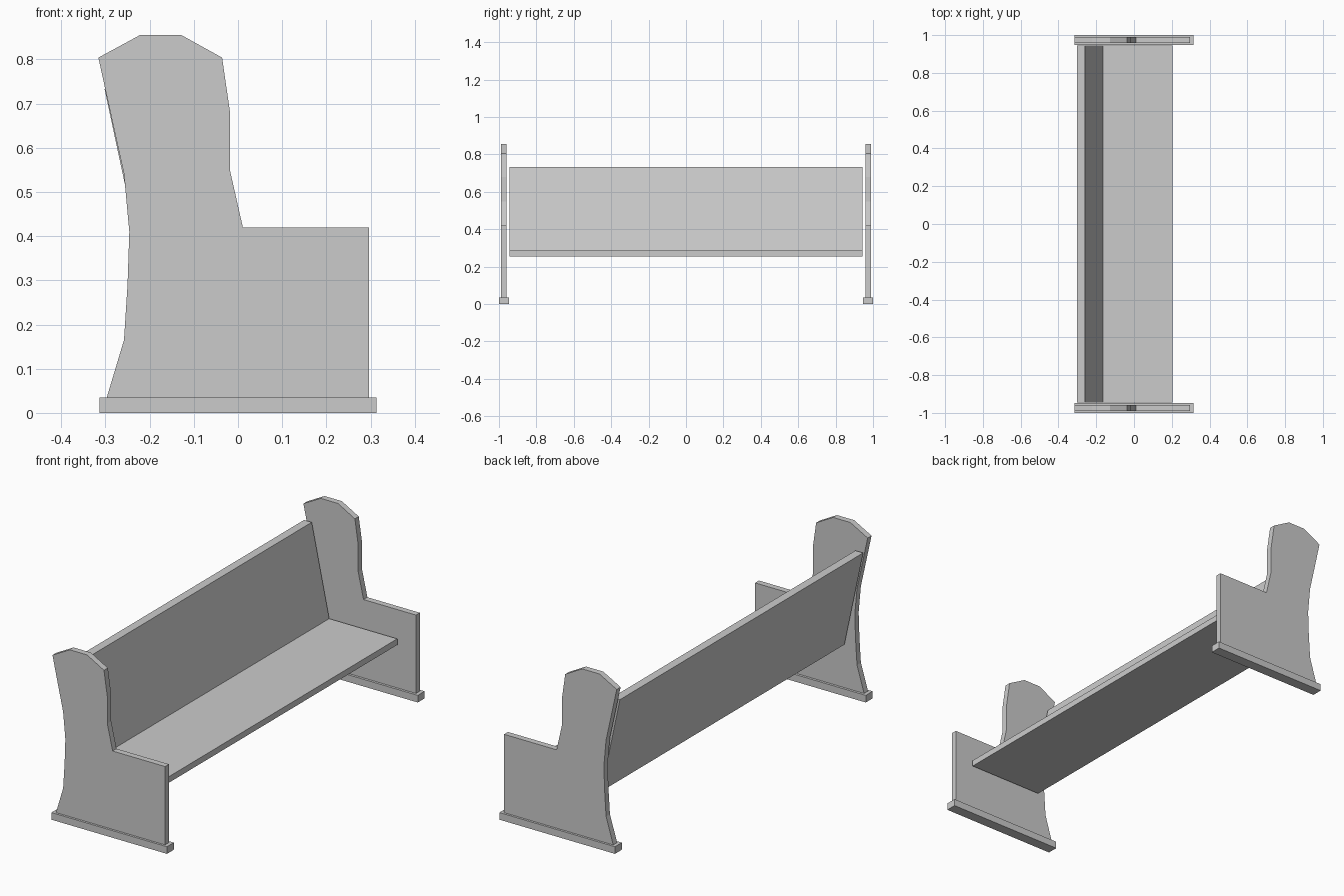
import bpy
import bmesh

cube = bpy.data.objects.get("Cube")
if cube:
    bpy.data.objects.remove(cube, do_unlink=True)

# One plain grey for the whole bench
GREY = (0.6, 0.6, 0.6, 1.0)
grey = bpy.data.materials.new("plain_grey")
grey.use_nodes = True
grey.diffuse_color = GREY
grey.node_tree.nodes["Principled BSDF"].inputs["Base Color"].default_value = GREY


def extrude_profile(name, profile, y0, y1):
    """Sweep a closed (x, z) outline from y0 to y1."""
    bm = bmesh.new()
    face = bm.faces.new([bm.verts.new((x, y0, z)) for x, z in profile])
    swept = bmesh.ops.extrude_face_region(bm, geom=[face])
    moved = [v for v in swept["geom"] if isinstance(v, bmesh.types.BMVert)]
    bmesh.ops.translate(bm, vec=(0, y1 - y0, 0), verts=moved)
    bmesh.ops.recalc_face_normals(bm, faces=bm.faces)
    mesh = bpy.data.meshes.new(name)
    bm.to_mesh(mesh)
    bm.free()
    mesh.materials.append(grey)
    obj = bpy.data.objects.new(name, mesh)
    bpy.context.collection.objects.link(obj)
    return obj


# Outline of an end panel: curved back, rounded crown, stepped arm
panel = [(-0.297, 0.035), (-0.258, 0.165), (-0.25, 0.29), (-0.246, 0.41),
         (-0.258, 0.54), (-0.29, 0.685), (-0.316, 0.804), (-0.222, 0.855),
         (-0.128, 0.855), (-0.036, 0.804), (-0.018, 0.68), (-0.018, 0.548),
         (0.011, 0.42), (0.296, 0.42), (0.296, 0.035)]
foot = [(-0.314, 0), (0.314, 0), (0.314, 0.035), (-0.314, 0.035)]

# Seat and leaning backrest share one L-shaped section
seat = [(0.205, 0.255), (0.205, 0.285), (-0.165, 0.285),
        (-0.26, 0.733), (-0.302, 0.733), (-0.2, 0.255)]
extrude_profile("seat_and_backrest", seat, -0.944, 0.944)

# End panels and their feet
for side, s in (("left", 1), ("right", -1)):
    extrude_profile(side + "_end_panel", panel, s * 0.959, s * 0.989)
    extrude_profile(side + "_foot", foot, s * 0.947, s * 1.0)
